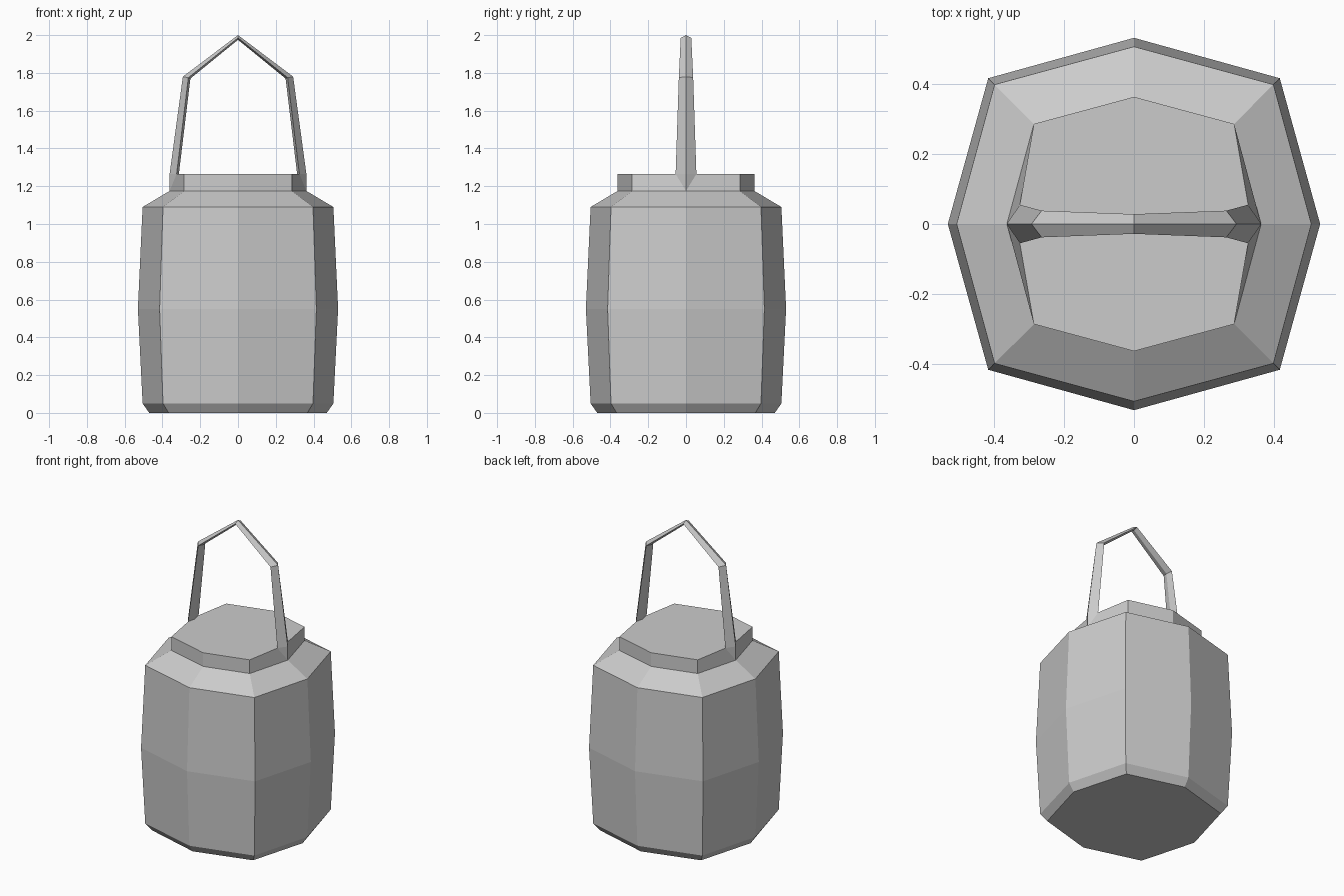
import bpy, bmesh

if "Cube" in bpy.data.objects:
    bpy.data.objects.remove(bpy.data.objects["Cube"])


def loft(name, rings, closed=True, cap_start=False, cap_end=False):
    """Skin a list of equal-length point rings with flat faces."""
    bm = bmesh.new()
    vs = [[bm.verts.new(p) for p in ring] for ring in rings]
    n = len(rings[0])
    for a, b in zip(vs, vs[1:]):
        for i in range(n):
            j = (i + 1) % n
            bm.faces.new((a[i], a[j], b[j], b[i]))
    if cap_start:
        bm.faces.new(vs[0][::-1])
    if cap_end:
        bm.faces.new(vs[-1])
    bmesh.ops.remove_doubles(bm, verts=bm.verts, dist=0.0001)
    bmesh.ops.recalc_face_normals(bm, faces=bm.faces)
    mesh = bpy.data.meshes.new(name)
    bm.to_mesh(mesh)
    bm.free()
    obj = bpy.data.objects.new(name, mesh)
    bpy.context.collection.objects.link(obj)
    return obj


def octagon(axis, diag, z):
    """Eight-sided ring: points on the axes at axis, corners at diag."""
    return [(axis, 0, z), (diag, diag, z), (0, axis, z), (-diag, diag, z),
            (-axis, 0, z), (-diag, -diag, z), (0, -axis, z), (diag, -diag, z)]


# Barrel body with chamfered foot and sloped shoulder
body_profile = [(0.47, 0.367, 0), (0.505, 0.397, 0.05), (0.53, 0.415, 0.55),
                (0.505, 0.397, 1.09), (0.362, 0.285, 1.175)]
loft("body", [octagon(*p) for p in body_profile], cap_start=True)


# Lid: side points pinch in at the top to meet the handle roots
def lid_ring(z, root_x, root_y):
    a, d = 0.362, 0.285
    half = [(root_x, root_y, z), (d, d, z), (0, a, z), (-d, d, z),
            (-root_x, root_y, z), (-a, 0, z)]
    return half + [(-x, -y, z) for x, y, z in half]


loft("lid", [lid_ring(1.175, 0.362, 0), lid_ring(1.265, 0.325, 0.055)],
     cap_end=True)


# Handle: diamond section following a pointed arch
def diamond(outer, mid, inner, half_width):
    return [(outer[0], 0, outer[1]), (mid[0], half_width, mid[1]),
            (inner[0], 0, inner[1]), (mid[0], -half_width, mid[1])]


half_arch = [
    ((0.362, 1.265), (0.325, 1.265), (0.313, 1.265), 0.055),
    ((0.292, 1.78), (0.263, 1.775), (0.252, 1.77), 0.038),
]
apex = ((0, 2.0), (0, 1.985), (0, 1.975), 0.028)
right = [diamond(*s) for s in half_arch]
left = [[(-x, y, z) for x, y, z in ring] for ring in reversed(right)]
loft("handle", right + [diamond(*apex)] + left)
